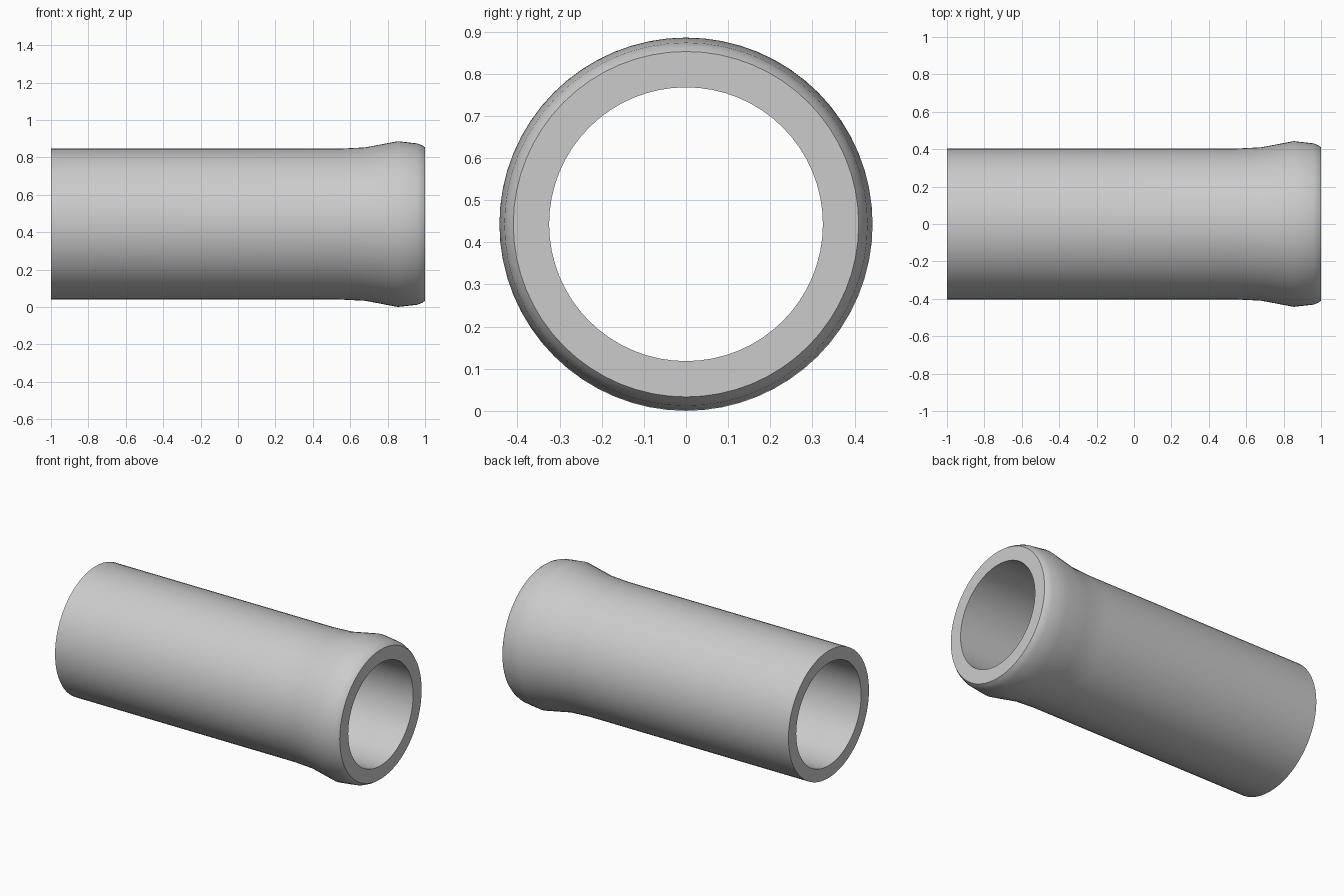
import bpy, bmesh, math
from mathutils import Matrix, Vector

if "Cube" in bpy.data.objects:
    bpy.data.objects.remove(bpy.data.objects["Cube"])

SIDES = 64
AXIS_Z = 0.443

# closed wall section as (x, radius): outer skin with flared collar, then bore
profile = [(-1.0, 0.403), (0.54, 0.403), (0.68, 0.41), (0.855, 0.443),
           (0.96, 0.431), (0.985, 0.421), (1.0, 0.41), (1.0, 0.325), (-1.0, 0.325)]

# revolve the section around the tube's axis
bm = bmesh.new()
rings = []
for i in range(SIDES):
    a = 2 * math.pi * i / SIDES
    rings.append([bm.verts.new((x, r * math.sin(a), AXIS_Z + r * math.cos(a)))
                  for x, r in profile])
n = len(profile)
for i in range(SIDES):
    p, q = rings[i], rings[(i + 1) % SIDES]
    for j in range(n):
        k = (j + 1) % n
        bm.faces.new((p[j], p[k], q[k], q[j]))
bmesh.ops.recalc_face_normals(bm, faces=bm.faces)

mesh = bpy.data.meshes.new("flared_tube")
bm.to_mesh(mesh)
bm.free()
tube = bpy.data.objects.new("flared_tube", mesh)
bpy.context.collection.objects.link(tube)

# smooth barrel, crisp end rims
bpy.context.view_layer.objects.active = tube
tube.select_set(True)
bpy.ops.object.shade_smooth_by_angle(angle=math.radians(30))
